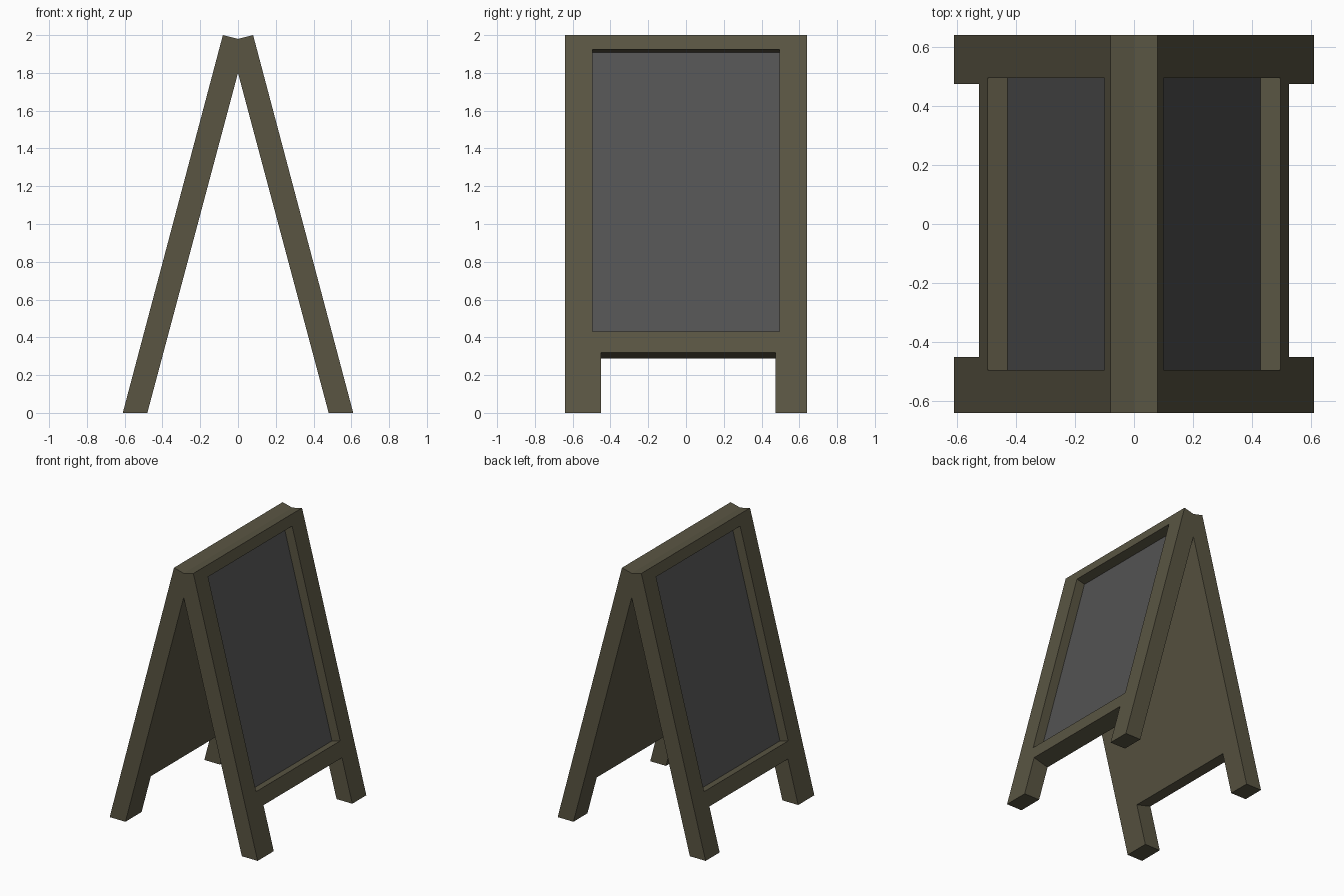
import bpy, bmesh
from mathutils import Vector

if "Cube" in bpy.data.objects:
    bpy.data.objects.remove(bpy.data.objects["Cube"])

TOP = Vector((0.08, 2.0))      # outer slope of one side, as (x, z)
FOOT = Vector((0.61, 0.0))
SLOPE = (FOOT - TOP).normalized()
INWARD = Vector((SLOPE.y, -SLOPE.x))


def material(name, rgb):
    m = bpy.data.materials.new(name)
    m.diffuse_color = (*rgb, 1)
    m.use_nodes = True
    m.node_tree.nodes["Principled BSDF"].inputs["Base Color"].default_value = m.diffuse_color
    return m


def prism(name, profile, y0, y1, mat=None):
    """Extrude an (x, z) profile from y0 to y1."""
    bm = bmesh.new()
    face = bm.faces.new([bm.verts.new((x, y0, z)) for x, z in profile])
    out = bmesh.ops.extrude_face_region(bm, geom=[face])
    verts = [g for g in out["geom"] if isinstance(g, bmesh.types.BMVert)]
    bmesh.ops.translate(bm, verts=verts, vec=(0, y1 - y0, 0))
    bmesh.ops.recalc_face_normals(bm, faces=bm.faces)
    me = bpy.data.meshes.new(name)
    bm.to_mesh(me)
    bm.free()
    ob = bpy.data.objects.new(name, me)
    bpy.context.collection.objects.link(ob)
    if mat:
        me.materials.append(mat)
    return ob


def slab(name, side, y0, y1, z0, z1, d0, d1, mat=None):
    """Box aligned with a sloping side; z on the outer face, d = depth inward."""
    def at(z, d):
        p = TOP.lerp(FOOT, (TOP.y - z) / TOP.y) + INWARD * d
        return side * p.x, p.y
    return prism(name, [at(z0, d0), at(z1, d0), at(z1, d1), at(z0, d1)], y0, y1, mat)


def cut(target, cutter):
    cutter.hide_render = True
    mod = target.modifiers.new("cut", "BOOLEAN")
    mod.operation = "DIFFERENCE"
    mod.solver = "EXACT"
    mod.object = cutter
    bpy.context.view_layer.objects.active = target
    bpy.ops.object.modifier_apply(modifier=mod.name)
    bpy.data.objects.remove(cutter)


wood = material("dark_wood", (0.10, 0.09, 0.055))
slate = material("slate", (0.085, 0.085, 0.085))

# A-shaped wooden frame
half = [(0.08, 2.0), (0.61, 0.0), (0.48, 0.0)]
outline = half + [(0, 1.8)] + [(-x, z) for x, z in reversed(half)] + [(0, 1.98)]
frame = prism("sign_frame", outline, -0.64, 0.64, wood)

for side, label in ((1, "right"), (-1, "left")):
    # Gap between the feet, and the recess for the board
    cut(frame, slab("foot_gap", side, -0.45, 0.475, -0.3, 0.32, -0.1, 0.2))
    cut(frame, slab("recess", side, -0.495, 0.495, 0.43, 1.925, -0.1, 0.075))
    # Writing board on the recess floor
    slab(label + "_board", side, -0.495, 0.495, 0.43, 1.925, 0.07, 0.075, slate)
